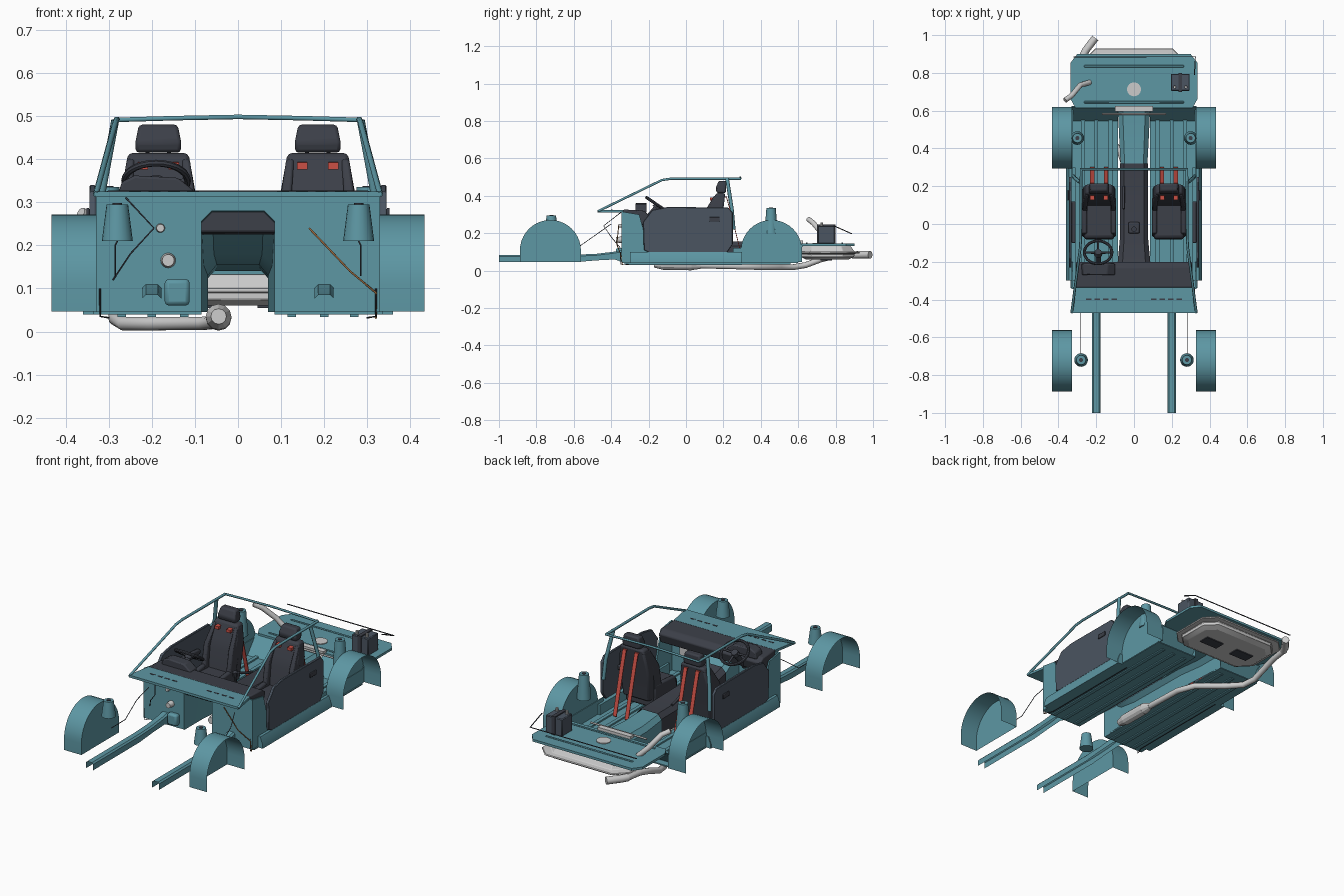
import bpy, bmesh, math
from mathutils import Vector

if "Cube" in bpy.data.objects:
    bpy.data.objects.remove(bpy.data.objects["Cube"])

def material(name, r, g, b):
    m = bpy.data.materials.new(name)
    m.diffuse_color = (r, g, b, 1)
    m.use_nodes = True
    m.node_tree.nodes["Principled BSDF"].inputs["Base Color"].default_value = m.diffuse_color
    return m

TEAL = material("teal_paint", .11, .31, .37)
DARK = material("dark_trim", .045, .05, .065)
DOOR = material("door_trim", .07, .09, .12)
RED = material("red_belt", .6, .08, .06)
COPPER = material("copper", .35, .15, .05)
GREY = None

def mesh(name, verts, faces, mat=None):
    me = bpy.data.meshes.new(name)
    me.from_pydata(verts, [], faces)
    bm = bmesh.new(); bm.from_mesh(me)
    bmesh.ops.recalc_face_normals(bm, faces=bm.faces)
    bm.to_mesh(me); bm.free()
    ob = bpy.data.objects.new(name, me)
    bpy.context.collection.objects.link(ob)
    if mat: me.materials.append(mat)
    return ob

def loft(name, secs, mat=None, closed=True, caps=True):
    n = len(secs[0])
    verts = [p for s in secs for p in s]
    faces = [(i*n+j, i*n+(j+1) % n, (i+1)*n+(j+1) % n, (i+1)*n+j)
             for i in range(len(secs)-1) for j in range(n if closed else n-1)]
    if caps: faces += [tuple(range(n)), tuple(range(len(verts)-n, len(verts)))]
    return mesh(name, verts, faces, mat)

def bevel(ob, w, seg=2):
    m = ob.modifiers.new("bevel", 'BEVEL')
    m.width, m.segments = w, seg
    return ob

def prism(name, pts, axis, a, b, mat=None):
    put = {'x': lambda p, t: (t, p[0], p[1]), 'y': lambda p, t: (p[0], t, p[1]),
           'z': lambda p, t: (p[0], p[1], t)}[axis]
    return loft(name, [[put(p, t) for p in pts] for t in (a, b)], mat)

def box(name, x, y, z, mat=None):
    return prism(name, [(x[0], y[0]), (x[1], y[0]), (x[1], y[1]), (x[0], y[1])], 'z', z[0], z[1], mat)

def cyl(name, p0, p1, r0, r1, mat=None, n=16):
    p0, p1 = Vector(p0), Vector(p1)
    q = (p1-p0).to_track_quat('Z', 'Y')
    ring = lambda c, r: [tuple(c + q @ Vector((r*math.cos(2*math.pi*i/n), r*math.sin(2*math.pi*i/n), 0))) for i in range(n)]
    return loft(name, [ring(p0, r0), ring(p1, r1)], mat)

def tube(name, pts, r, mat=None, res=1):
    cu = bpy.data.curves.new(name, 'CURVE')
    cu.dimensions, cu.bevel_depth, cu.bevel_resolution, cu.use_fill_caps = '3D', r, res, True
    sp = cu.splines.new('POLY'); sp.points.add(len(pts)-1)
    for q, p in zip(sp.points, pts): q.co = (*p, 1)
    ob = bpy.data.objects.new(name, cu)
    bpy.context.collection.objects.link(ob)
    if mat: cu.materials.append(mat)
    return ob

# firewall with tunnel notch
half = [(.085, .045), (.33, .045), (.33, .315)]
prism("firewall", [(-.06, .28), (.06, .28), (.085, .255)] + half +
      [(-x, z) for x, z in reversed(half)] + [(-.085, .255)], 'y', -.345, -.337, TEAL)

# transmission tunnel and console cover
def arch(y, w, h, z0=.045):
    return [(-w, y, z0), (-w, y, h-.025), (-w*.7, y, h), (w*.7, y, h), (w, y, h-.025), (w, y, z0)]
loft("tunnel", [arch(-.34, .085, .28), arch(-.2, .08, .18), arch(-.08, .07, .155), arch(.3, .07, .15),
                arch(.45, .078, .14), arch(.6, .085, .145)], TEAL, False, False)
loft("console", [arch(-.22, .088, .21), arch(-.08, .075, .161), arch(.32, .074, .156)], DARK, False, False)
bevel(box("shifter_boot", (-.03, .03), (-.05, .01), (.155, .18), DARK), .008)
cyl("shifter", (0, -.02, .17), (0, -.025, .24), .006, .006, DARK, 8)
cyl("shifter_knob", (0, -.025, .235), (0, -.027, .26), .012, .014, DARK, 10)
tube("handbrake", [(-.055, .2, .16), (-.055, .16, .17), (-.055, .08, .2)], .007, DARK)

for s in (-1, 1):
    side = "right" if s > 0 else "left"
    # wheel arches, open outward and below, with suspension towers
    for end, yc, tx, ty, z0, z1 in (("front", -.725, .28, -.72, .21, .295), ("rear", .457, .3, .455, .2, .335)):
        prof = [(yc-.163, .046)] + [(yc-.163*math.cos(math.pi*i/20), .108+.163*math.sin(math.pi*i/20))
                                    for i in range(21)] + [(yc+.163, .046)]
        secs = [[(s*x, y, z) for y, z in prof] for x in (.328, .433)]
        n = len(prof)
        mesh(f"{end}_{side}_wheel_arch", secs[0]+secs[1],
             [(i, i+1, n+i+1, n+i) for i in range(n-1)] + [tuple(range(n))], TEAL)
        cyl(f"{end}_{side}_tower", (s*tx, ty, z0), (s*tx, ty, z1), .036, .025, TEAL, 20)
        cyl(f"{end}_{side}_tower_cap", (s*tx, ty, z1), (s*tx, ty, z1+.003), .011, .011, DARK, 12)
    # front chassis rails, open channels below
    loft(f"{side}_front_rail", [[(s*.2+dx, y, z) for dx, z in
         ((-.022, b), (-.022, t-.008), (-.014, t), (.014, t), (.022, t-.008), (.022, b))]
         for y, b, t in ((-1, .045, .085), (-.6, .045, .085), (-.48, .055, .09), (-.38, .06, .102), (-.34, .045, .11))],
         TEAL, False, False)
    # floor halves, ribs and sills
    box(f"{side}_floor", (s*.085, s*.335), (-.34, .6), (.04, .046), TEAL)
    for x in (.125, .2, .27):
        box(f"{side}_floor_rib", (s*(x-.01), s*(x+.01)), (-.33, .56), (.034, .054), TEAL)
    prism(f"{side}_sill", [(s*.31, .04), (s*.36, .04), (s*.36, .06), (s*.345, .1), (s*.31, .1)], 'y', -.3, .3, TEAL)
    box(f"{side}_rear_side_wall", (s*.324, s*.33), (.25, .62), (.045, .12), TEAL)
    prism(f"{side}_rear_bulkhead", [(.545, .046), (.62, .14), (.625, .13), (.555, .04)], 'x', s*.085, s*.33, TEAL)
    # kick panels
    prism(f"{side}_kick_panel", [(-.34, .045), (-.22, .045), (-.2, .12), (-.25, .3), (-.34, .315)], 'x', s*.322, s*.33, TEAL)
    # door cards
    bevel(prism(f"{side}_door", [(-.225, .11), (-.2, .098), (.22, .098), (.25, .14), (.25, .31), (.225, .338),
          (-.1, .34), (-.18, .325), (-.23, .26)], 'x', s*.33, s*.345, DOOR), .003, 1)
    bevel(prism(f"{side}_armrest", [(-.1, .23), (.12, .22), (.12, .245), (-.1, .26)], 'x', s*.31, s*.332, DARK), .005)
    bevel(box(f"{side}_door_handle", (s*.345, s*.352), (.125, .18), (.262, .287), DARK), .003)
    # roof frame side: windscreen pillar, roof rail, rear pillar
    tube(f"{side}_roof_rail", [(s*.33, -.47, .318), (s*.285, -.13, .484), (s*.282, -.08, .492), (s*.28, .29, .492)], .007, TEAL)
    tube(f"{side}_rear_pillar", [(s*.322, .255, .22), (s*.315, .245, .33), (s*.285, .22, .49)], .01, TEAL)
    # seat
    cx = s*.185
    def slab(y0, y1, z, w): return [(cx-w, y0, z), (cx+w, y0, z), (cx+w, y1, z), (cx-w, y1, z)]
    bevel(loft(f"{side}_seat_cushion", [slab(-.075, .15, .08, .08), slab(-.082, .15, .15, .08), slab(-.07, .14, .175, .072)], DARK), .012)
    bevel(loft(f"{side}_seat_back", [slab(.09, .17, .12, .08), slab(.11, .19, .28, .088), slab(.125, .2, .33, .085),
          slab(.16, .21, .414, .07)], DARK), .01)
    for t in (-1, 1):
        bevel(prism(f"{side}_cushion_bolster", [(-.07, .09), (.13, .09), (.13, .2), (-.05, .185)], 'x',
              cx+t*.064, cx+t*.09, DARK), .008)
        bevel(loft(f"{side}_back_bolster", [[(cx+t*x, y, z) for x, y in ((a, f), (.088*k, f), (.088*k, f+.06), (a, f+.06))]
              for z, f, a, k in ((.15, .065, .06, 1.02), (.3, .09, .062, 1), (.4, .15, .055, .83))], DARK), .006)
        # red harness straps over the back and down to the floor
        bx = cx+t*.036
        line = [(.135, .385), (.155, .392), (.215, .392), (.24, .3), (.3, .06)]
        loft(f"{side}_belt", [[(bx-.011, y, z), (bx+.011, y, z), (bx+.011, y+.003, z+.004), (bx-.011, y+.003, z+.004)]
             for y, z in line], RED)
        box(f"{side}_belt_slot", (bx-.012, bx+.012), (.128, .15), (.376, .392), RED)
        cyl(f"{side}_headrest_post", (cx+t*.025, .185, .4), (cx+t*.025, .19, .43), .005, .005, DARK, 8)
    bevel(loft(f"{side}_headrest", [slab(.165, .213, .415, .052), slab(.158, .215, .44, .053), slab(.175, .215, .48, .045)], DARK), .008)
    # cowl vents
    for i in range(4):
        box(f"{side}_cowl_vent", (s*(.09+.045*i), s*(.118+.045*i)), (-.402, -.394), (.318, .3265), DARK)
    # brake and wiring lines
    tube(f"{side}_brake_line", [(s*.285, -.69, .13), (s*.285, -.57, .13), (s*.285, -.47, .2), (s*.26, -.4, .25)], .002, DARK)
    tube(f"{side}_sill_line", [(s*.32, -.35, .1), (s*.32, -.35, .035), (s*.3, -.3, .032), (s*.3, .3, .032)], .002, DARK)

# roof hoop
tube("roof_hoop", [(-.285, .29, .491), (-.15, .29, .495), (0, .29, .498), (.15, .29, .495), (.285, .29, .491)], .006, TEAL)
# cowl and dashboard
prism("cowl", [(-.332, -.472), (.332, -.472), (.308, -.335), (-.308, -.335)], 'z', .312, .325, TEAL)
bevel(prism("dashboard", [(-.336, .327), (-.23, .322), (-.2, .3), (-.215, .25), (-.3, .225), (-.336, .23)], 'x', -.308, .308, DARK), .006)
bevel(prism("instrument_hood", [(-.28, .31), (-.27, .347), (-.24, .362), (-.14, .357), (-.1, .325), (-.1, .31)], 'y', -.27, -.21, DARK), .006)
# steering wheel and column
C = Vector((-.19, -.15, .35))
bpy.ops.mesh.primitive_torus_add(major_radius=.073, minor_radius=.008, major_segments=28, minor_segments=8,
                                 location=C, rotation=(math.radians(-34), 0, 0))
wheel = bpy.context.object
wheel.name = "steering_wheel"; wheel.data.materials.append(DARK)
up, ax = Vector((0, -.83, .56)), Vector((0, .56, .83))
cyl("steering_hub", C-ax*.018, C+ax*.004, .022, .018, DARK)
for a in (0, 180, 270):
    d = Vector((1, 0, 0))*math.cos(math.radians(a)) + up*math.sin(math.radians(a))
    tube("steering_spoke", [C-ax*.006, C+d*.07], .006, DARK)
cyl("steering_column", C-ax*.015, (-.19, -.24, .24), .014, .014, DARK, 12)

# firewall fittings
cyl("booster_port", (-.162, -.375, .165), (-.162, -.34, .165), .014, .018, GREY)
cyl("column_port", (-.18, -.36, .24), (-.18, -.34, .24), .009, .011, GREY)
bevel(box("pedal_box", (-.17, -.112), (-.375, -.34), (.06, .122), TEAL), .01)
box("firewall_module", (.2, .25), (-.337, -.3), (.16, .22), GREY)
tube("throttle_cable", [(-.26, -.35, .31), (-.195, -.44, .24), (-.25, -.4, .18), (-.29, -.35, .12)], .002, DARK)
tube("copper_line", [(.165, -.36, .24), (.26, -.37, .14), (.32, -.35, .09), (.32, -.34, .03)], .0025, COPPER)

# rear deck
prism("rear_deck", [(-.31, .615), (.31, .615), (.335, .66), (.335, .855), (.3, .9), (-.3, .9), (-.335, .855), (-.335, .66)],
      'z', .132, .145, TEAL)
for y in (.645, .835):
    bevel(box("deck_rib", (-.265, .265), (y-.006, y+.006), (.145, .151), TEAL), .003, 1)
cyl("deck_cap", (0, .713, .145), (0, .713, .149), .037, .037, GREY, 24)
tube("deck_latch_bar", [(-.17, .582, .15), (.17, .582, .15)], .005, GREY)
box("deck_latch_panel", (-.1, .1), (.595, .625), (.145, .16), GREY)
tube("rear_seal", [(.32, .79, .24), (.325, .885, .198), (-.32, .885, .198)], .003, DARK)
# battery
bevel(box("battery", (.195, .295), (.705, .795), (.145, .24), DOOR), .004, 1)
box("battery_strap", (.235, .255), (.7, .8), (.145, .246), DARK)
for x in (.215, .275):
    cyl("battery_post", (x, .725, .238), (x, .725, .258), .008, .007, GREY, 10)
# fuel filler
tube("fuel_filler", [(-.365, .655, .275), (-.33, .68, .255), (-.285, .735, .19), (-.235, .75, .14)], .014, GREY, 3)

# fuel tank tray under the deck
def plan(w, y0, y1, z, c):
    return [(-w+c, y0, z), (w-c, y0, z), (w, y0+c, z), (w, y1-c, z), (w-c, y1, z), (-w+c, y1, z), (-w, y1-c, z), (-w, y0+c, z)]
bevel(loft("fuel_tank", [plan(.21, .64, .87, .06, .05), plan(.235, .61, .9, .075, .06), plan(.235, .61, .9, .09, .06),
      plan(.265, .6, .93, .092, .06), plan(.265, .6, .93, .1, .06), plan(.235, .61, .9, .103, .06), plan(.22, .62, .88, .132, .05)], GREY), .003, 1)
for x in (-.1, .1):
    box("tank_pad", (x-.055, x+.055), (.72, .78), (.055, .062), DARK)
# exhaust
cyl("catalyst", (-.045, -.12, .034), (-.045, .03, .032), .03, .03, GREY, 12)
cyl("catalyst_inlet", (-.045, -.17, .035), (-.045, -.12, .034), .018, .03, GREY, 12)
cyl("catalyst_outlet", (-.045, .03, .032), (-.045, .08, .026), .03, .016, GREY, 12)
tube("exhaust_pipe", [(-.045, .06, .028), (-.047, .3, .022), (-.08, .4, .019), (-.2, .5, .018), (-.265, .57, .018),
     (-.285, .64, .03), (-.285, .72, .06), (-.28, .8, .08), (-.27, .9, .084)], .016, GREY, 3)
tube("tail_pipe", [(-.27, .89, .084), (-.255, .92, .085), (-.205, .985, .085)], .02, GREY, 3)

# smooth only the soft edges
bpy.ops.object.select_all(action='DESELECT')
for ob in bpy.data.objects:
    if ob.type == 'MESH':
        ob.select_set(True)
        bpy.context.view_layer.objects.active = ob
bpy.ops.object.shade_smooth_by_angle(angle=math.radians(25))
